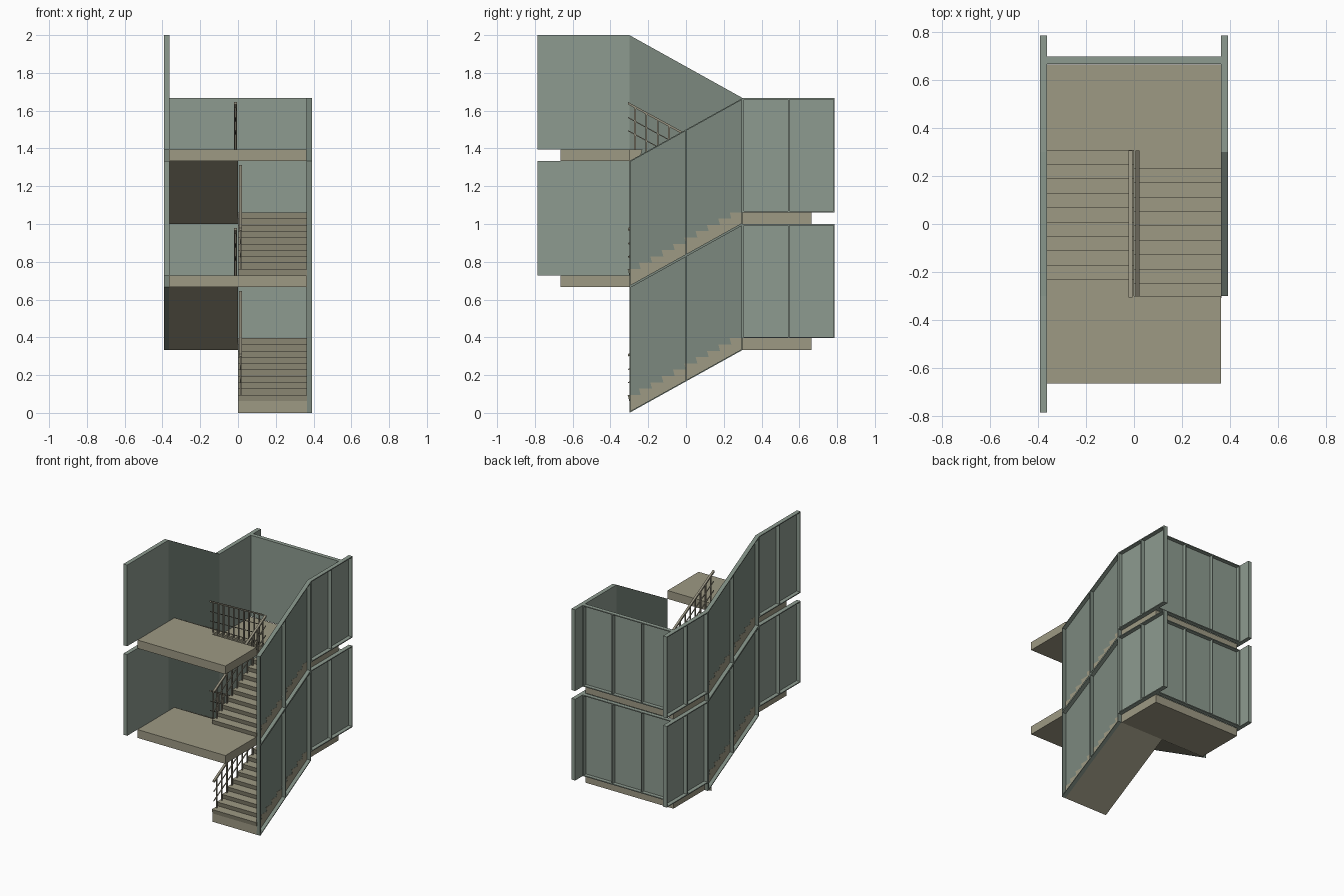
import bpy, bmesh

if "Cube" in bpy.data.objects:
    bpy.data.objects.remove(bpy.data.objects["Cube"])

H, SLAB = 1 / 3, 0.062          # half-storey rise, slab thickness
RUN, DEPTH = 0.30, 0.665        # half length of a flight, outer landing edge
W, OUT = 0.362, 0.393           # inner and outer wall planes
END = 0.787                     # end of the side walls
STEPS = 10


def material(name, rgb):
    m = bpy.data.materials.new(name)
    m.diffuse_color = (*rgb, 1)
    m.use_nodes = True
    m.node_tree.nodes["Principled BSDF"].inputs["Base Color"].default_value = m.diffuse_color
    return m


CONCRETE = material("concrete", (0.34, 0.32, 0.23))
PANEL = material("wall_panel", (0.27, 0.33, 0.28))
PANEL_DARK = material("wall_panel_sloped", (0.20, 0.25, 0.21))
METAL = material("railing", (0.30, 0.28, 0.21))


def make(name, prisms, axis, mat):
    """Object from (profile, low, high) prisms; profiles run along the
    other horizontal direction and z, extruded along the given axis."""
    bm = bmesh.new()
    for profile, lo, hi in prisms:
        def ring(w):
            return [bm.verts.new((w, s, z) if axis == 'x' else (s, w, z))
                    for s, z in profile]
        a, b = ring(lo), ring(hi)
        n = len(a)
        bm.faces.new(a)
        bm.faces.new(b[::-1])
        for i in range(n):
            j = (i + 1) % n
            bm.faces.new((a[j], a[i], b[i], b[j]))
    bmesh.ops.recalc_face_normals(bm, faces=bm.faces)
    mesh = bpy.data.meshes.new(name)
    bm.to_mesh(mesh)
    bm.free()
    mesh.materials.append(mat)
    ob = bpy.data.objects.new(name, mesh)
    bpy.context.collection.objects.link(ob)


def band(s0, z0, s1, z1, h):
    """Parallelogram with vertical ends of height h."""
    return [(s0, z0), (s1, z1), (s1, z1 + h), (s0, z0 + h)]


def wall(name, s0, z0, s1, z1, h, bays, axis, side, inner, outer, mat):
    """Inner panel with open studs and tracks on the outside."""
    t = 0.007
    lo, hi = side * inner, side * outer
    parts = [(band(s0, z0, s1, z1, h), lo, lo + side * 0.002),
             (band(s0, z0, s1, z1, t), lo, hi),
             (band(s0, z0 + h - t, s1, z1 + h - t, t), lo, hi)]
    slope = (z1 - z0) / (s1 - s0)
    for i in range(bays + 1):
        s = s0 + (s1 - s0 - t) * i / bays
        z = z0 + slope * (s - s0)
        parts.append((band(s, z, s + t, z + slope * t, h), lo, hi))
    make(name, parts, axis, mat)


def flight(name, base, side):
    """Right flights climb to the back, left flights climb to the front."""
    d = side
    going, rise = 2 * RUN / STEPS, H / STEPS
    # sawtooth stair with raked risers
    pts = [(-RUN * d, base), (-RUN * d, base + SLAB)]
    for k in range(STEPS):
        y, z = -RUN + k * going, base + SLAB + k * rise
        if k:
            pts.append((y * d, z))
        pts.append(((y - 0.009) * d, z + rise))
    pts += [(RUN * d, base + SLAB + H), (RUN * d, base + H)]
    make(name + "_stairs", [(pts, 0, side * (W + 0.003))], 'x', CONCRETE)

    # balustrade along the open inner edge
    def prism(p, width):
        return p, side * 0.014 - width / 2, side * 0.014 + width / 2
    parts = []
    e = 0.306
    for height, thick, width in ((0.237, 0.013, 0.016), (0.165, 0.006, 0.006),
                                 (0.095, 0.006, 0.006)):
        z0 = base + SLAB + height
        parts.append(prism(band(-e * d, z0, e * d, z0 + H, thick), width))
    for k in range(STEPS):
        y = -RUN + (k + 0.5) * going
        z = base + SLAB + (k + 1) * rise
        top = base + SLAB + 0.24 + (k + 0.5) * rise
        parts.append(prism(band(y * d - 0.004, z, y * d + 0.004, z, top - z), 0.008))
    make(name + "_railing", parts, 'x', METAL)


def landing(name, y0, y1, base):
    make(name, [(band(y0, base, y1, base, SLAB), -W, W)], 'x', CONCRETE)


for floor in (1, 2):
    z = (floor - 1) * 2 * H
    n = f"floor{floor}_"
    tall = 2 * H - SLAB
    # stairs and landings
    flight(n + "right", z, 1)
    flight(n + "left", z + H, -1)
    landing(n + "back_landing", RUN, DEPTH, z + H)
    landing(n + "front_landing", -DEPTH, -RUN, z + 2 * H)
    # sloped walls beside the flights
    wall(n + "right_flight_wall", -RUN, z, RUN, z + H, 2 * H, 2, 'x', 1, W, OUT, PANEL_DARK)
    wall(n + "left_flight_wall", -RUN, z + 2 * H, RUN, z + H, 2 * H, 2, 'x', -1, W, OUT, PANEL_DARK)
    # walls around the landings
    zb, zf = z + H + SLAB, z + 2 * H + SLAB
    wall(n + "right_back_wall", RUN, zb, END, zb, tall, 2, 'x', 1, W, OUT, PANEL)
    wall(n + "left_back_wall", RUN, zb, END, zb, tall, 2, 'x', -1, W, OUT, PANEL)
    wall(n + "left_front_wall", -END, zf, -RUN, zf, tall, 2, 'x', -1, W, OUT, PANEL)
    wall(n + "back_wall", -W, zb, W, zb, tall, 3, 'y', 1, DEPTH + 0.003, 0.698, PANEL)
